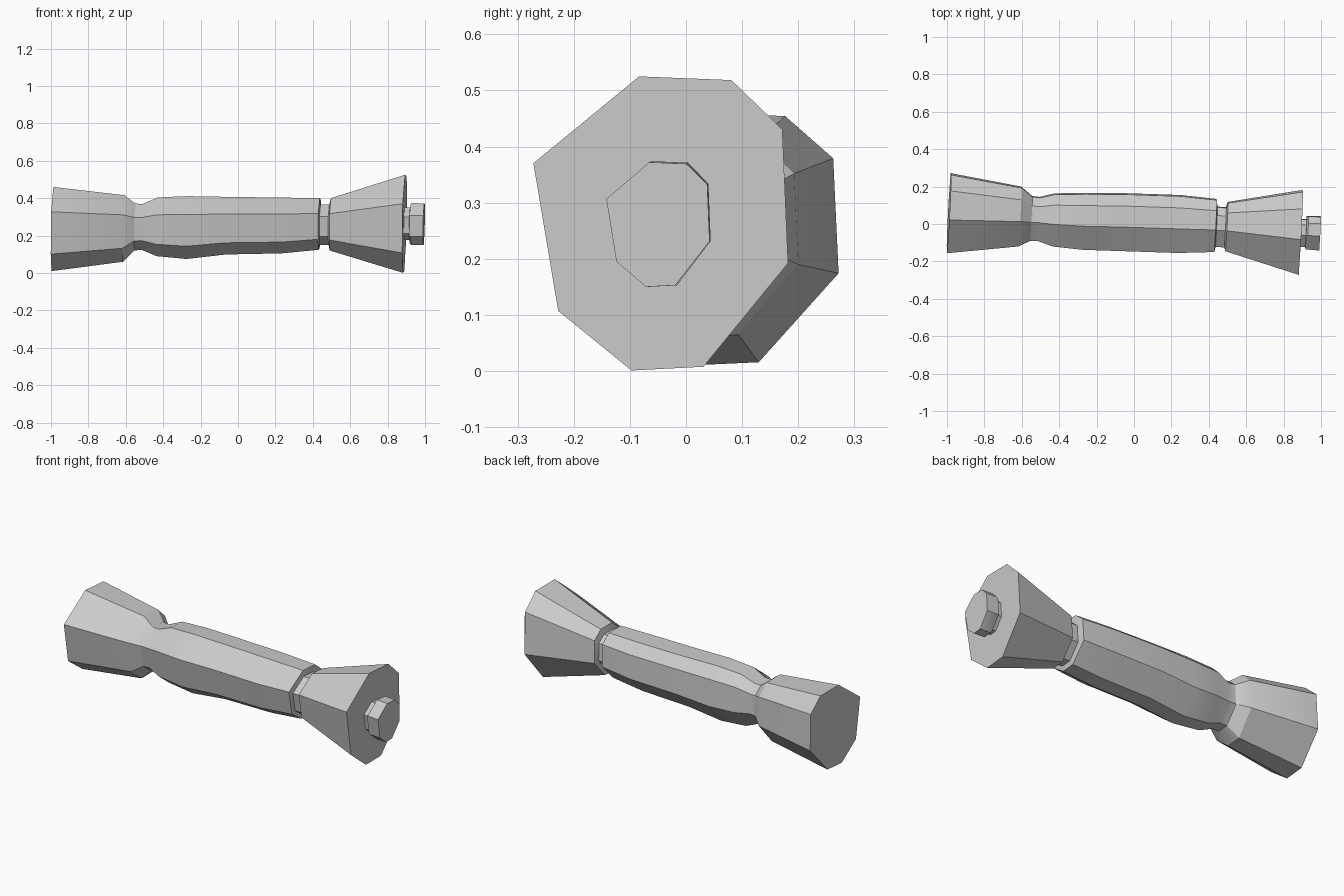
import bpy, bmesh, math

# Irregular eight-sided cross-section (y, z), half extents normalised to 1
SECTION = [(-0.17, 1.0), (0.555, 0.975), (0.955, 0.64), (1.0, -0.27),
           (0.335, -0.975), (-0.23, -1.0), (-0.805, -0.595), (-1.0, 0.41)]


def ring(bm, x, cy, cz, hy, hz):
    # rings lean slightly, since the whole tool is turned a little off the x axis
    return [bm.verts.new((x + 0.05 * y * hy + 0.02 * z * hz, cy + y * hy, cz + z * hz))
            for y, z in SECTION]


def loft(name, stations, cap_start=False, cap_end=False):
    bm = bmesh.new()
    rings = [ring(bm, *s) for s in stations]
    n = len(SECTION)
    for a, b in zip(rings, rings[1:]):
        for i in range(n):
            j = (i + 1) % n
            # section runs clockwise seen from +x
            bm.faces.new((a[i], b[i], b[j], a[j]))
    if cap_start:
        bm.faces.new(rings[0])
    if cap_end:
        bm.faces.new(rings[-1][::-1])
    bmesh.ops.recalc_face_normals(bm, faces=bm.faces)
    # make sure the open tubes point outward
    bm.faces.ensure_lookup_table()
    f = bm.faces[0]
    if f.normal.z < 0:
        bmesh.ops.reverse_faces(bm, faces=bm.faces)
    mesh = bpy.data.meshes.new(name)
    bm.to_mesh(mesh)
    bm.free()
    ob = bpy.data.objects.new(name, mesh)
    bpy.context.collection.objects.link(ob)
    bpy.ops.object.select_all(action='DESELECT')
    ob.select_set(True)
    bpy.context.view_layer.objects.active = ob
    bpy.ops.object.shade_smooth_by_angle(angle=math.radians(30))
    return ob


waist = (-0.55, 0.030, 0.246, 0.120, 0.125)
groove_a = (0.440, -0.015, 0.259, 0.108, 0.108)
groove_b = (0.487, -0.017, 0.259, 0.108, 0.108)

# flared tail with its shoulder
loft("tail_cap", [(-0.99, 0.058, 0.235, 0.214, 0.225),
                  (-0.61, 0.040, 0.238, 0.160, 0.178),
                  waist], cap_start=True)

# faceted handle, waist to front groove
loft("handle", [waist,
                (-0.51, 0.027, 0.246, 0.118, 0.123),
                (-0.43, 0.022, 0.247, 0.142, 0.157),
                (-0.27, 0.014, 0.243, 0.152, 0.168),
                (-0.06, 0.010, 0.253, 0.155, 0.154),
                (0.24, 0.000, 0.254, 0.155, 0.149),
                (0.435, -0.008, 0.262, 0.142, 0.138),
                groove_a, groove_b])

# wide bell at the front
loft("bell", [groove_b,
              (0.495, -0.014, 0.260, 0.132, 0.140),
              (0.890, -0.045, 0.263, 0.227, 0.262)], cap_end=True)

# short stem and knob on the bell face
stem_end = (0.918, -0.048, 0.264, 0.075, 0.087)
loft("end_knob", [(0.888, -0.047, 0.264, 0.075, 0.087),
                  stem_end,
                  (0.920, -0.046, 0.262, 0.090, 0.102),
                  (0.928, -0.046, 0.262, 0.090, 0.112),
                  (0.994, -0.050, 0.261, 0.092, 0.111)], cap_end=True)
